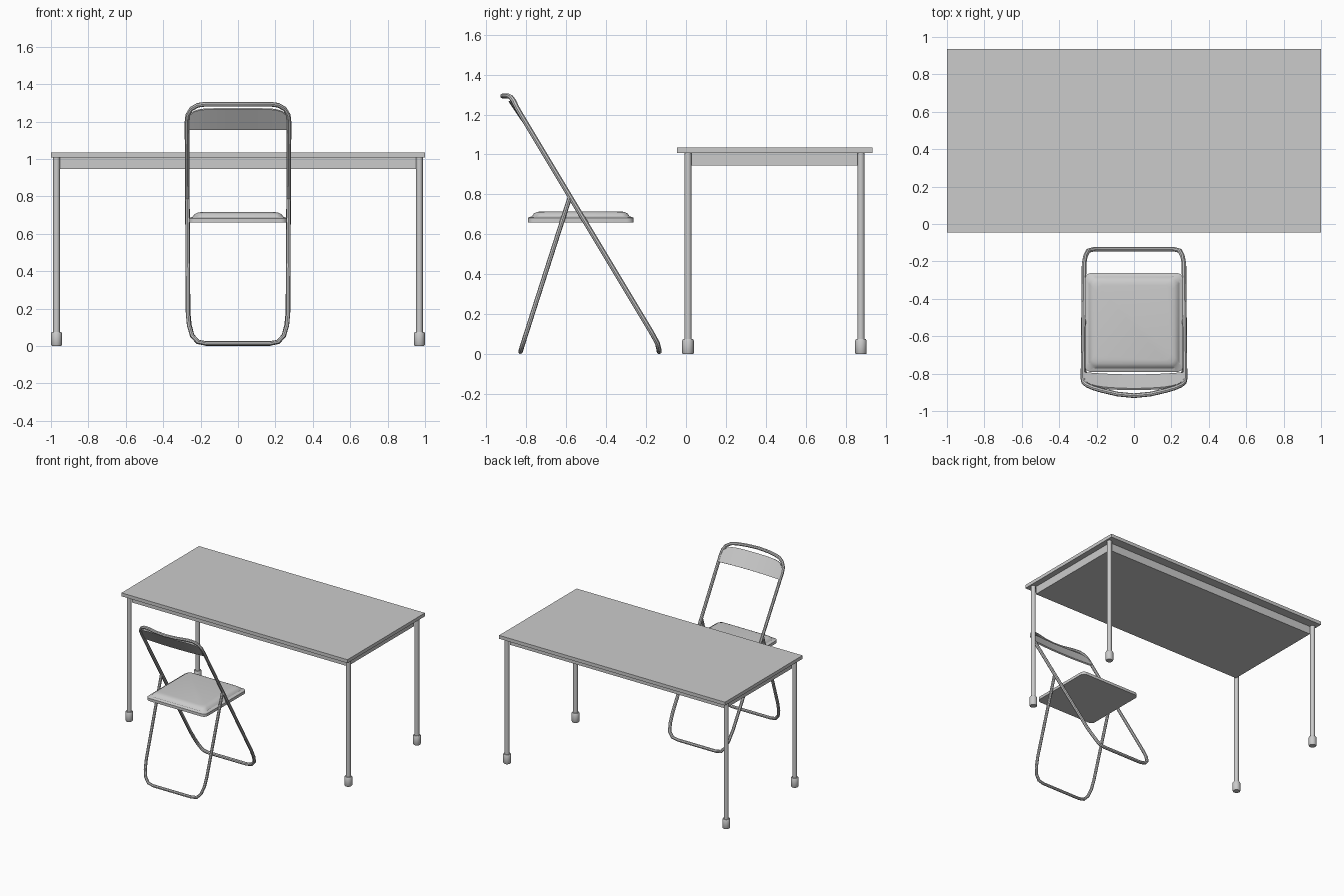
import bpy, bmesh, math
from mathutils import Vector

if "Cube" in bpy.data.objects:
    bpy.data.objects.remove(bpy.data.objects["Cube"])


def finish(name, bm, smooth=True):
    bmesh.ops.recalc_face_normals(bm, faces=bm.faces)
    me = bpy.data.meshes.new(name)
    bm.to_mesh(me)
    bm.free()
    if smooth:
        for p in me.polygons:
            p.use_smooth = True
        me.set_sharp_from_angle(angle=math.radians(35))
    ob = bpy.data.objects.new(name, me)
    bpy.context.collection.objects.link(ob)
    return ob


def box(name, lo, hi):
    lo, hi = Vector(lo), Vector(hi)
    bm = bmesh.new()
    bmesh.ops.create_cube(bm, size=1)
    for v in bm.verts:
        v.co = (lo + hi) / 2 + v.co * (hi - lo)
    return finish(name, bm, False)


def loft(name, rings):
    """Skin a stack of equal-length rings and cap both ends."""
    bm = bmesh.new()
    vs = [[bm.verts.new(p) for p in r] for r in rings]
    n = len(vs[0])
    for a, b in zip(vs, vs[1:]):
        for i in range(n):
            j = (i + 1) % n
            bm.faces.new((a[i], a[j], b[j], b[i]))
    bm.faces.new(vs[0])
    bm.faces.new(vs[-1])
    return finish(name, bm)


def turned(name, x, y, profile, n=16):
    return loft(name, [[(x + r * math.cos(2 * math.pi * i / n),
                         y + r * math.sin(2 * math.pi * i / n), z)
                        for i in range(n)] for r, z in profile])


def tube(name, pts, radius, closed):
    cu = bpy.data.curves.new(name, 'CURVE')
    cu.dimensions = '3D'
    cu.bevel_depth = radius
    cu.bevel_resolution = 2
    cu.use_fill_caps = not closed
    sp = cu.splines.new('POLY')
    sp.points.add(len(pts) - 1)
    for p, co in zip(sp.points, pts):
        p.co = (*co, 1)
    sp.use_cyclic_u = closed
    tmp = bpy.data.objects.new(name + "_path", cu)
    bpy.context.collection.objects.link(tmp)
    bpy.context.view_layer.update()
    me = bpy.data.meshes.new_from_object(
        tmp.evaluated_get(bpy.context.evaluated_depsgraph_get()))
    bpy.data.objects.remove(tmp)
    bm = bmesh.new()
    bm.from_mesh(me)
    return finish(name, bm)


def mirrored(half):
    """Extend a half path that starts on x = 0 to both sides."""
    left = [(-x, y, z) for x, y, z in half if x > 1e-6]
    return left[::-1] + half


def rounded_rect(hx, y0, y1, r, z, k=4):
    cy, hy = (y0 + y1) / 2, (y1 - y0) / 2
    out = []
    for q, (sx, sy) in enumerate([(1, 1), (-1, 1), (-1, -1), (1, -1)]):
        for i in range(k + 1):
            a = math.pi / 2 * (q + i / k)
            out.append((sx * (hx - r) + r * math.cos(a),
                        cy + sy * (hy - r) + r * math.sin(a), z))
    return out


# Table top and solid apron
box("table_top", (-1, -0.045, 1.008), (1, 0.935, 1.035))
box("table_apron", (-0.955, 0.022, 0.945), (0.955, 0.864, 1.008))

# Table legs with rubber feet
for x in (-0.97, 0.97):
    for y in (0.01, 0.876):
        turned("table_leg", x, y, [(0.018, 0.03), (0.018, 1.008)])
        turned("table_foot", x, y, [(0.025, 0), (0.029, 0.006), (0.029, 0.068), (0.025, 0.075)])

# Chair main frame: closed loop from front foot to top of back
front = [(0, -0.134, 0.013), (0.17, -0.134, 0.013), (0.215, -0.135, 0.022),
         (0.245, -0.143, 0.055), (0.26, -0.173, 0.11), (0.267, -0.215, 0.18),
         (0.273, -0.827, 1.2), (0.269, -0.847, 1.235), (0.25, -0.862, 1.267),
         (0.215, -0.877, 1.287), (0.17, -0.89, 1.293), (0.09, -0.909, 1.293)]
loop = mirrored(front) + [(0, -0.918, 1.293)]
tube("chair_main_frame", loop, 0.0125, True)

# Chair rear leg: open U joined to the main frame
rear = [(0, -0.829, 0.013), (0.17, -0.829, 0.013), (0.215, -0.826, 0.022),
        (0.245, -0.816, 0.055), (0.262, -0.798, 0.11), (0.268, -0.776, 0.18),
        (0.27, -0.582, 0.785)]
tube("chair_rear_leg", mirrored(rear), 0.0115, False)

# Seat: pan with inset padded cushion
seat = [(0, 0.66), (0, 0.682), (0.006, 0.686), (0.02, 0.69), (0.03, 0.704), (0.045, 0.712), (0.065, 0.715)]
loft("seat", [rounded_rect(0.263 - d, -0.792 + d, -0.262 - d, 0.035, z) for d, z in seat])

# Curved backrest panel between the uprights
cols = 16
rings = []
for i in range(cols + 1):
    u = 2 * i / cols - 1
    bow = 1 - u * u
    x = 0.268 * u
    top_z = 1.268 - 0.04 * abs(u) ** 8
    bot = Vector((x, -0.797 - 0.012 * bow, 1.157))
    top = Vector((x, -0.797 - 0.6 * (top_z - 1.157) - 0.02 * bow, top_z))
    off = Vector((0, -0.01, -0.006))
    rings.append([bot - off * 0.5, top - off * 0.5, top + off * 0.5, bot + off * 0.5])
loft("backrest", rings)
